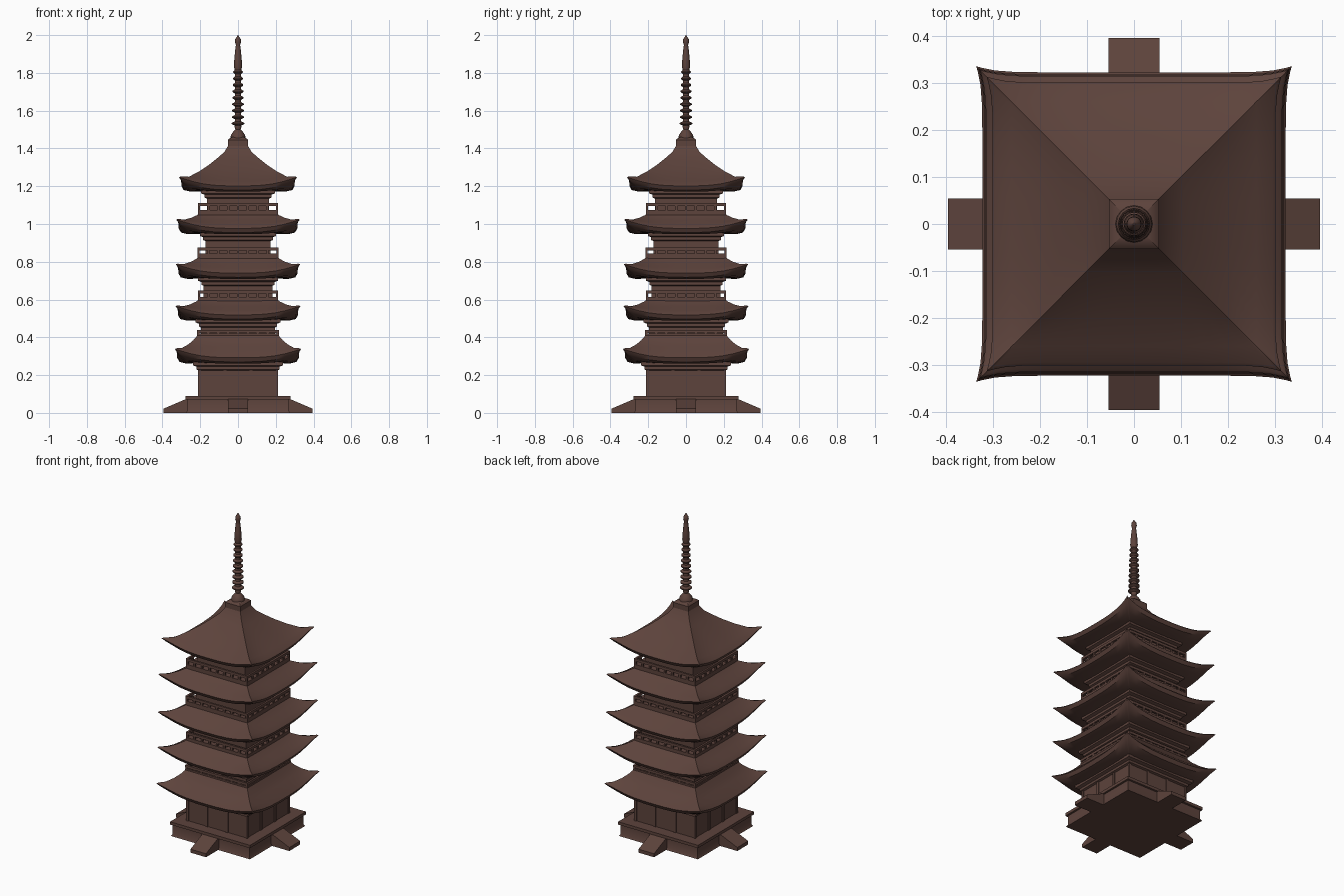
import bpy, bmesh, math
from mathutils import Matrix

if "Cube" in bpy.data.objects:
    bpy.data.objects.remove(bpy.data.objects["Cube"])

brown = bpy.data.materials.new("dark brown")
brown.diffuse_color = (0.109, 0.056, 0.045, 1)
brown.use_nodes = True
brown.node_tree.nodes["Principled BSDF"].inputs["Base Color"].default_value = brown.diffuse_color


def finish(name, bm, angle=35):
    bmesh.ops.recalc_face_normals(bm, faces=bm.faces)
    me = bpy.data.meshes.new(name)
    bm.to_mesh(me)
    bm.free()
    me.materials.append(brown)
    me.polygons.foreach_set("use_smooth", [True] * len(me.polygons))
    me.set_sharp_from_angle(angle=math.radians(angle))
    ob = bpy.data.objects.new(name, me)
    bpy.context.collection.objects.link(ob)
    return ob


def add_box(bm, x0, x1, y0, y1, z0, z1, turn=0):
    m = (Matrix.Rotation(turn, 4, 'Z')
         @ Matrix.Translation(((x0 + x1) / 2, (y0 + y1) / 2, (z0 + z1) / 2))
         @ Matrix.Diagonal((x1 - x0, y1 - y0, z1 - z0, 1)))
    return bmesh.ops.create_cube(bm, size=1, matrix=m)["verts"]


def loft(bm, rings, cap=True):
    loops = [[bm.verts.new(p) for p in r] for r in rings]
    n = len(loops[0])
    for a, b in zip(loops, loops[1:]):
        for i in range(n):
            j = (i + 1) % n
            bm.faces.new((a[i], a[j], b[j], b[i]))
    if cap:
        bm.faces.new(loops[0])
        bm.faces.new(loops[-1])


def square_ring(h, z, lift=0, flare=0, n=14):
    """Square loop whose corners rise by lift and poke out by flare."""
    pts = []
    for k in range(4):
        c, s = round(math.cos(k * math.pi / 2)), round(math.sin(k * math.pi / 2))
        for i in range(n):
            t = math.sin((2 * i / n - 1) * math.pi / 2)
            f = h + flare * abs(t) ** 12
            x, y = t * f, -f
            pts.append((x * c - y * s, x * s + y * c, z + lift * abs(t) ** 3))
    return pts


def square_stack(name, profile):
    bm = bmesh.new()
    loft(bm, [square_ring(*p) for p in profile])
    return finish(name, bm)


QUARTERS = [k * math.pi / 2 for k in range(4)]

# Stone platform
square_stack("platform", [(0.275, 0), (0.268, 0.012), (0.268, 0.07),
                          (0.278, 0.072), (0.278, 0.09)])

# Sloping stairs on all four sides
bm = bmesh.new()
for a in QUARTERS:
    for v in add_box(bm, -0.054, 0.054, -0.395, -0.26, 0, 0.08, a):
        if max(abs(v.co.x), abs(v.co.y)) > 0.35 and v.co.z > 0.04:
            v.co.z = 0.022
finish("stairs", bm)

# Each storey: wall bottom, wall half width, roof underside z, eave half width, roof top z, roof top half
storeys = [(0.09, 0.208, 0.260, 0.322, 0.410, 0.215),
           (0.41, 0.195, 0.487, 0.318, 0.605, 0.200),
           (0.60, 0.182, 0.708, 0.316, 0.835, 0.195),
           (0.83, 0.172, 0.945, 0.314, 1.065, 0.190),
           (1.06, 0.165, 1.170, 0.300, None, None)]

for i, (z0, w, zb, e, zt, wt) in enumerate(storeys, 1):
    # Walls flaring into the bracket course under the eaves
    square_stack(f"wall_{i}", [(w, z0), (w, zb - 0.035), (w + 0.012, zb - 0.03),
                               (w + 0.012, zb - 0.015), (w + 0.03, zb - 0.008),
                               (w + 0.03, zb + 0.02)])
    # Roof with upturned corners
    eave = [(w + 0.01, zb + 0.004), (e - 0.05, zb + 0.001, 0.02), (e - 0.012, zb + 0.010, 0.045, 0.006),
            (e, zb + 0.032, 0.046, 0.013), (e - 0.006, zb + 0.038, 0.044, 0.010)]
    if zt:
        r = zt - zb - 0.038
        d = e - wt
        slope = [(e - 0.25 * d, zb + 0.038 + 0.22 * r, 0.022),
                 (e - 0.55 * d, zb + 0.038 + 0.47 * r, 0.012),
                 (e - 0.8 * d, zb + 0.038 + 0.73 * r, 0.005), (wt, zt)]
    else:
        slope = [(0.26, 1.228, 0.022), (0.20, 1.268, 0.014), (0.15, 1.308, 0.008),
                 (0.105, 1.348, 0.004), (0.072, 1.382), (0.052, 1.415)]
    square_stack(f"roof_{i}", eave + slope)

# Columns of the ground storey
bm = bmesh.new()
for a in QUARTERS:
    for x in (-0.205, -0.07, 0.07):
        add_box(bm, x - 0.008, x + 0.008, -0.213, -0.2, 0.09, 0.235, a)
finish("ground_columns", bm)

# Balconies: floor ledge, posts and top rail
for i, (z, h, tall) in enumerate([(0.405, 0.216, 0.035), (0.600, 0.213, 0.048),
                                  (0.830, 0.215, 0.045), (1.060, 0.213, 0.050)], 1):
    bm = bmesh.new()
    for a in QUARTERS:
        add_box(bm, -h, h, -h, -h + 0.045, z - 0.012, z + 0.014, a)
        add_box(bm, -h, h, -h, -h + 0.012, z + tall - 0.016, z + tall, a)
        for k in range(8):
            x = -h + 0.006 + k * (2 * h - 0.012) / 8
            add_box(bm, x - 0.006, x + 0.006, -h + 0.001, -h + 0.011, z, z + tall - 0.01, a)
    finish(f"balcony_{i}", bm)

# Square cap on the top roof
square_stack("spire_base", [(0.053, 1.39), (0.053, 1.445), (0.046, 1.452), (0.03, 1.46)])

# Spire: bowl, nine rings, flame and jewel
profile = [(0.040, 1.45), (0.038, 1.47), (0.026, 1.488), (0.014, 1.500), (0.018, 1.512)]
for k in range(9):
    z, r = 1.532 + 0.034 * k, 0.034 - 0.0011 * k
    profile += [(0.017, z - 0.011), (r, z - 0.003), (r, z + 0.003), (0.017, z + 0.011)]
profile += [(0.022, 1.835), (0.019, 1.88), (0.014, 1.93), (0.011, 1.948),
            (0.016, 1.962), (0.015, 1.978), (0.007, 1.99), (0.002, 2.0)]
bm = bmesh.new()
loft(bm, [[(r * math.cos(j * math.pi / 8), r * math.sin(j * math.pi / 8), z)
           for j in range(16)] for r, z in profile])
finish("spire", bm)
